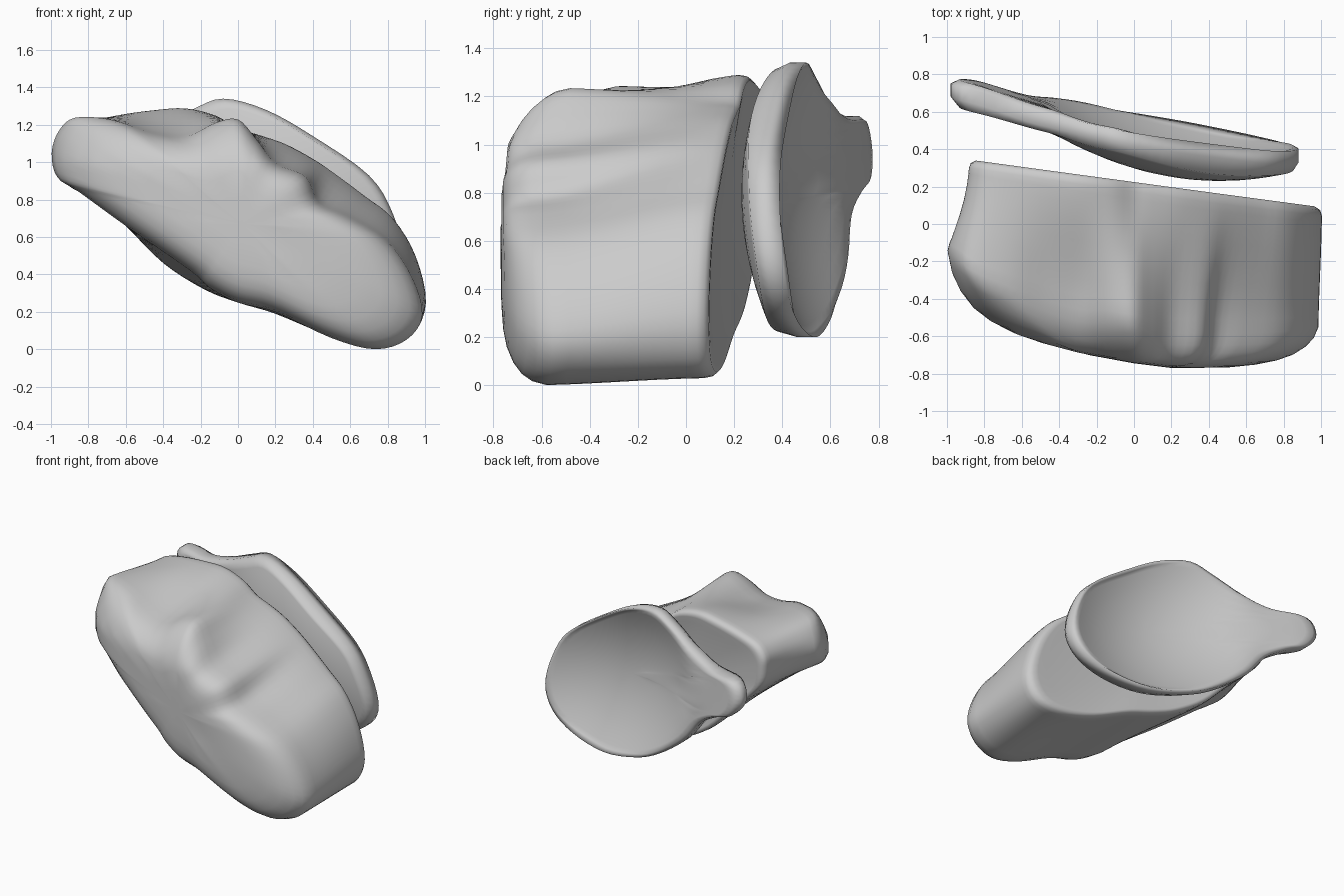
import bpy, bmesh, math
from mathutils import Vector

if "Cube" in bpy.data.objects:
    bpy.data.objects.remove(bpy.data.objects["Cube"])

def spline(pts, k=4):
    """Closed Catmull-Rom curve through 2D points."""
    out, n = [], len(pts)
    for i in range(n):
        a, b, c, d = (Vector(pts[(i + j) % n]) for j in (-1, 0, 1, 2))
        for s in range(k):
            t = s / k
            out.append(0.5 * (2*b + (c - a)*t + (2*a - 5*b + 4*c - d)*t*t
                              + (3*b - a - 3*c + d)*t**3))
    return out

def interp(table, x):
    if x <= table[0][0]:
        return table[0][1]
    for (x0, y0), (x1, y1) in zip(table, table[1:]):
        if x <= x1:
            return y0 + (y1 - y0) * (x - x0) / (x1 - x0)
    return table[-1][1]

def loft(name, rings, start, end):
    """Skin rings of points, closing each end with a fan."""
    bm = bmesh.new()
    vs = [[bm.verts.new(p) for p in r] for r in rings]
    n = len(vs[0])
    for r0, r1 in zip(vs, vs[1:]):
        for i in range(n):
            j = (i + 1) % n
            bm.faces.new((r0[i], r0[j], r1[j], r1[i]))
    for ring, p in ((vs[0], start), (vs[-1], end)):
        c = bm.verts.new(p)
        for i in range(n):
            bm.faces.new((ring[i], ring[(i + 1) % n], c))
    bmesh.ops.recalc_face_normals(bm, faces=bm.faces)
    me = bpy.data.meshes.new(name)
    bm.to_mesh(me)
    bm.free()
    me.shade_smooth()
    ob = bpy.data.objects.new(name, me)
    bpy.context.collection.objects.link(ob)
    return ob

# Block: lumpy front outline lofted to a smooth back outline (x, z)
front = [(-1, 1.05), (-.96, 1.17), (-.87, 1.24), (-.67, 1.225), (-.46, 1.15), (-.28, 1.13),
         (-.12, 1.21), (0, 1.23), (.1, 1.12), (.2, .99), (.36, .92), (.43, .78), (.58, .71),
         (.79, .58), (.93, .38), (.985, .18), (.9, .05), (.73, 0), (.5, .06), (.2, .2),
         (0, .25), (-.15, .33), (-.25, .42), (-.6, .66), (-.85, .84), (-.97, .92)]
back = [(-.88, 1.05), (-.87, 1.14), (-.8, 1.21), (-.65, 1.25), (-.45, 1.28), (-.28, 1.29),
        (-.12, 1.25), (0, 1.18), (.1, 1.15), (.25, 1.1), (.4, 1.02), (.52, .94), (.68, .82),
        (.83, .7), (.95, .5), (1.005, .25), (.93, .08), (.75, .03), (.5, .07), (.2, .19),
        (0, .25), (-.18, .32), (-.4, .46), (-.6, .66), (-.77, .82), (-.86, .93)]
front_y = [(-1, -.3), (-.97, -.38), (-.9, -.47), (-.8, -.53), (-.6, -.61), (-.3, -.69),
           (0, -.745), (.2, -.77), (.5, -.77), (.7, -.76), (.85, -.745), (1, -.72)]
F, B = spline(front), spline(back)
mid = Vector((0.02, 0.67))

def block_point(f, b, s, t):
    w = t * t * (3 - 2 * t)
    p = mid + (f.lerp(b, w) - mid) * s
    y0, y1 = interp(front_y, p.x), 0.23 - 0.135 * p.x
    y0 += 0.09 * s ** 5                  # rounded front rim
    y0 += 0.08 * max(0, min(1, (p.y - 1.0) / .2))
    if t == 1:
        y1 -= 0.05 * (1 - s * s)         # hollow back face
    return Vector((p.x, y0 + (y1 - y0) * t, p.y))

steps = [(.25, 0), (.5, 0), (.65, 0), (.77, 0), (.86, .005), (.93, .02), (.975, .05),
         (1, .11), (1, .2), (1, .3), (1, .42), (1, .55), (1, .68), (1, .8), (1, .88),
         (1, .93), (.99, .97), (.96, .993), (.92, 1), (.85, 1), (.7, 1), (.5, 1), (.25, 1)]
loft("block", [[block_point(f, b, s, t) for f, b in zip(F, B)] for s, t in steps],
     block_point(mid, mid, 0, 0), block_point(mid, mid, 0, 1))

# Dish: tilted bowl with a side tab, hollow towards the back
rim = spline([(-.08, 1.34), (.15, 1.28), (.4, 1.14), (.7, .93), (.83, .72), (.88, .5),
              (.8, .34), (.6, .24), (.3, .2), (0, .26), (-.22, .36), (-.45, .53),
              (-.6, .71), (-.76, .81), (-.9, .87), (-.98, .99), (-.92, 1.11),
              (-.68, 1.12), (-.45, 1.19), (-.25, 1.28)])
centre = Vector((.2, .74))

def dish_point(q, s, side):
    d = (q - centre) * s
    p = centre + d
    u, v = .82 * d.x - .57 * d.y, .57 * d.x + .82 * d.y
    bowl = 1 - (u / .74) ** 2 - (v / .55) ** 2
    bowl = (bowl + math.sqrt(bowl * bowl + .01)) / 2     # soft edge to the tab
    tab = max(0, min(1, (-p.x - .5) / .4))
    tab = tab * tab * (3 - 2 * tab)
    depth = {"out": .13 + .15 * bowl + .02 * tab, "edge_out": .1, "edge_in": .03,
             "in": .19 * bowl}[side]
    return Vector((p.x, .65 - .19 * p.x - .1 * p.y + .045 * tab - depth, p.y))

scales = [.15, .3, .45, .6, .72, .83, .91, .96]
plan = ([(s, "out") for s in scales] + [(1, "edge_out"), (1, "edge_in")]
        + [(s, "in") for s in reversed(scales)])
loft("dish", [[dish_point(q, s, side) for q in rim] for s, side in plan],
     dish_point(centre, 0, "out"), dish_point(centre, 0, "in"))
